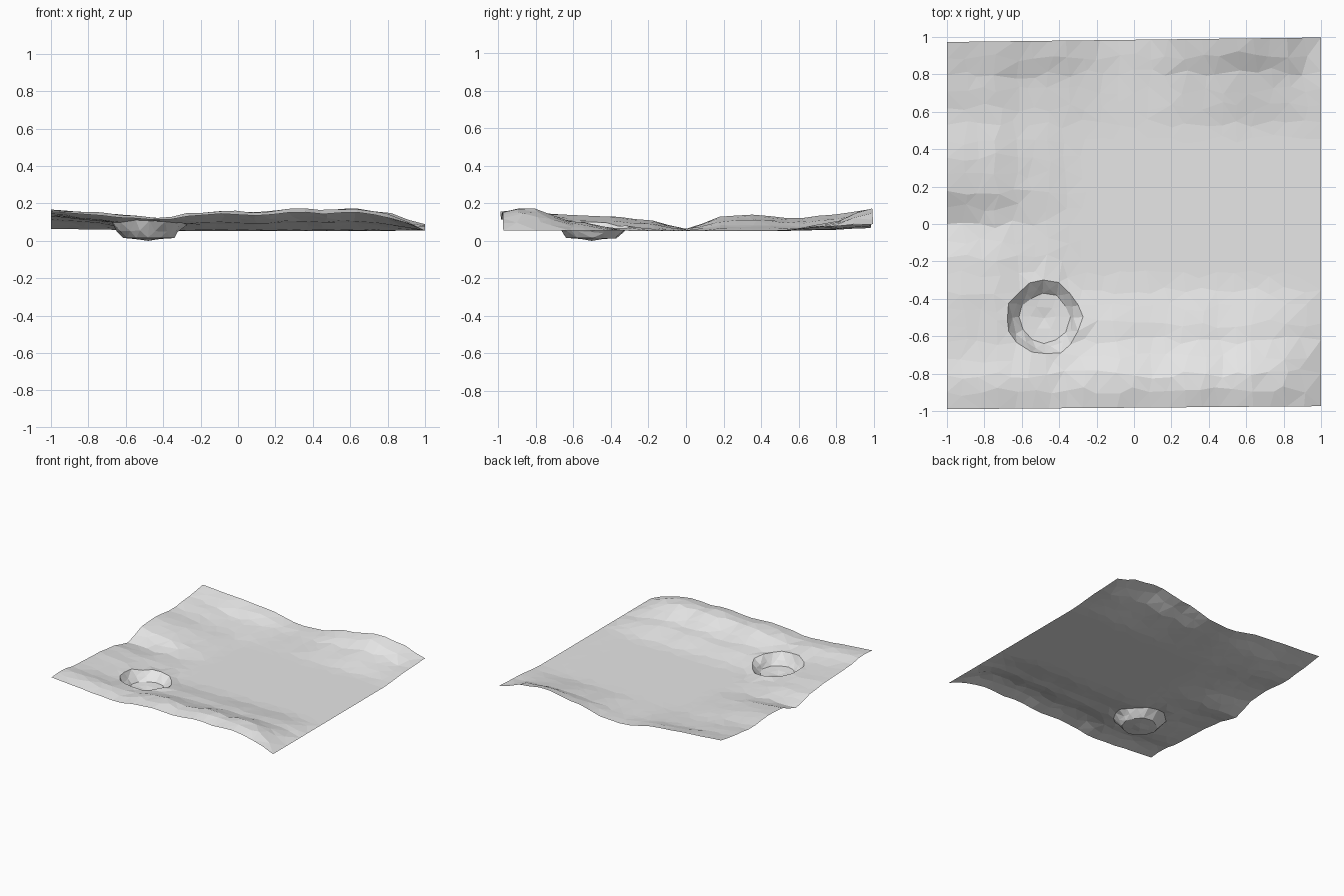
import bpy
import math
import random
from mathutils import Vector
from mathutils.geometry import delaunay_2d_cdt

cube = bpy.data.objects.get("Cube")
if cube:
    bpy.data.objects.remove(cube, do_unlink=True)

random.seed(4)
BASE = 0.053
CELLS = 22
PIT = Vector((-0.48, -0.51))

# Crest heights along each side of the sheet: (position, height)
FRONT = [(-1, .16), (-.8, .157), (-.6, .14), (-.4, .125), (-.25, .152), (-.1, .168),
         (.1, .155), (.33, .18), (.47, .165), (.6, .18), (.75, .16), (.9, .105), (1, .055)]
BACK = [(-1, .155), (-.7, .145), (-.45, .125), (-.1, .068), (.05, .075),
        (.3, .13), (.6, .175), (.8, .15), (1, .085)]
LEFT = [(-1, .15), (-.7, .14), (-.4, .13), (-.2, .11), (0, .064), (.2, .13),
        (.35, .14), (.6, .12), (.8, .14), (1, .155)]
RIGHT = [(-1, .055), (.45, .055), (.8, .08), (1, .085)]

# Fall-off from each side towards the flat middle
FRONT_FALL = [(-1, .8), (-.87, 1), (-.6, .38), (-.3, 0)]
BACK_FALL = [(.5, 0), (.75, .3), (1, 1)]
LEFT_FALL = [(-1, 1), (-.8, .75), (-.55, .25), (-.3, 0)]
RIGHT_FALL = [(.7, 0), (1, 1)]


def ease(points, t):
    """Smooth interpolation through a short list of points."""
    if t <= points[0][0]:
        return points[0][1]
    for (a, va), (b, vb) in zip(points, points[1:]):
        if t <= b:
            k = (t - a) / (b - a)
            return va + (vb - va) * k * k * (3 - 2 * k)
    return points[-1][1]


def ground_height(x, y):
    sides = [(ease(FRONT, x), ease(FRONT_FALL, y)),
             (ease(BACK, x), ease(BACK_FALL, y)),
             (ease(LEFT, y), ease(LEFT_FALL, x)),
             (ease(RIGHT, y), ease(RIGHT_FALL, x))]
    rise = sum((max(crest - BASE, 0) * fall) ** 6 for crest, fall in sides)
    return BASE + rise ** (1 / 6)


# Irregular ground points, leaving room for the pit
points, heights = [], []
for i in range(CELLS + 1):
    for j in range(CELLS + 1):
        x, y = 2 * i / CELLS - 1, 2 * j / CELLS - 1
        if 0 < i < CELLS and 0 < j < CELLS:
            x += random.uniform(-.025, .025)
            y += random.uniform(-.025, .025)
        if (Vector((x, y)) - PIT).length > .24:
            points.append(Vector((x, y)))
            heights.append(ground_height(x, y))

# Pit rings from the ragged lip down to the floor: radius, depth share, lip, sides
for radius, depth, lip, sides in [(.2, 0, .012, 16), (.165, .45, 0, 14),
                                  (.135, .9, 0, 12), (.07, .97, 0, 6)]:
    for n in range(sides):
        angle = math.tau * (n + random.uniform(-.15, .15)) / sides
        r = radius + random.uniform(-.01, .01)
        p = PIT + Vector((r * math.cos(angle), r * math.sin(angle)))
        top = ground_height(p.x, p.y) + lip * random.random()
        points.append(p)
        heights.append(top * (1 - depth) + .008 * depth)
points.append(PIT.copy())
heights.append(0)

# Triangulate in plan, then lift and give the front and back edges a slight skew
flat, _, faces, origins, _, _ = delaunay_2d_cdt(points, [], [], 0, 1e-5)
verts = []
for p, source in zip(flat, origins):
    skew = .985 + .012 * p.x if p.y > 0 else .982 - .008 * p.x
    verts.append((p.x, p.y * skew, heights[source[0]]))
mesh = bpy.data.meshes.new("terrain_sheet")
mesh.from_pydata(verts, [], faces)
mesh.update()

# Plain pale grey
grey = bpy.data.materials.new("pale_grey")
grey.use_nodes = True
colour = (.8, .8, .8, 1)
grey.diffuse_color = colour
grey.node_tree.nodes["Principled BSDF"].inputs["Base Color"].default_value = colour
mesh.materials.append(grey)

terrain = bpy.data.objects.new("terrain_sheet", mesh)
bpy.context.collection.objects.link(terrain)
